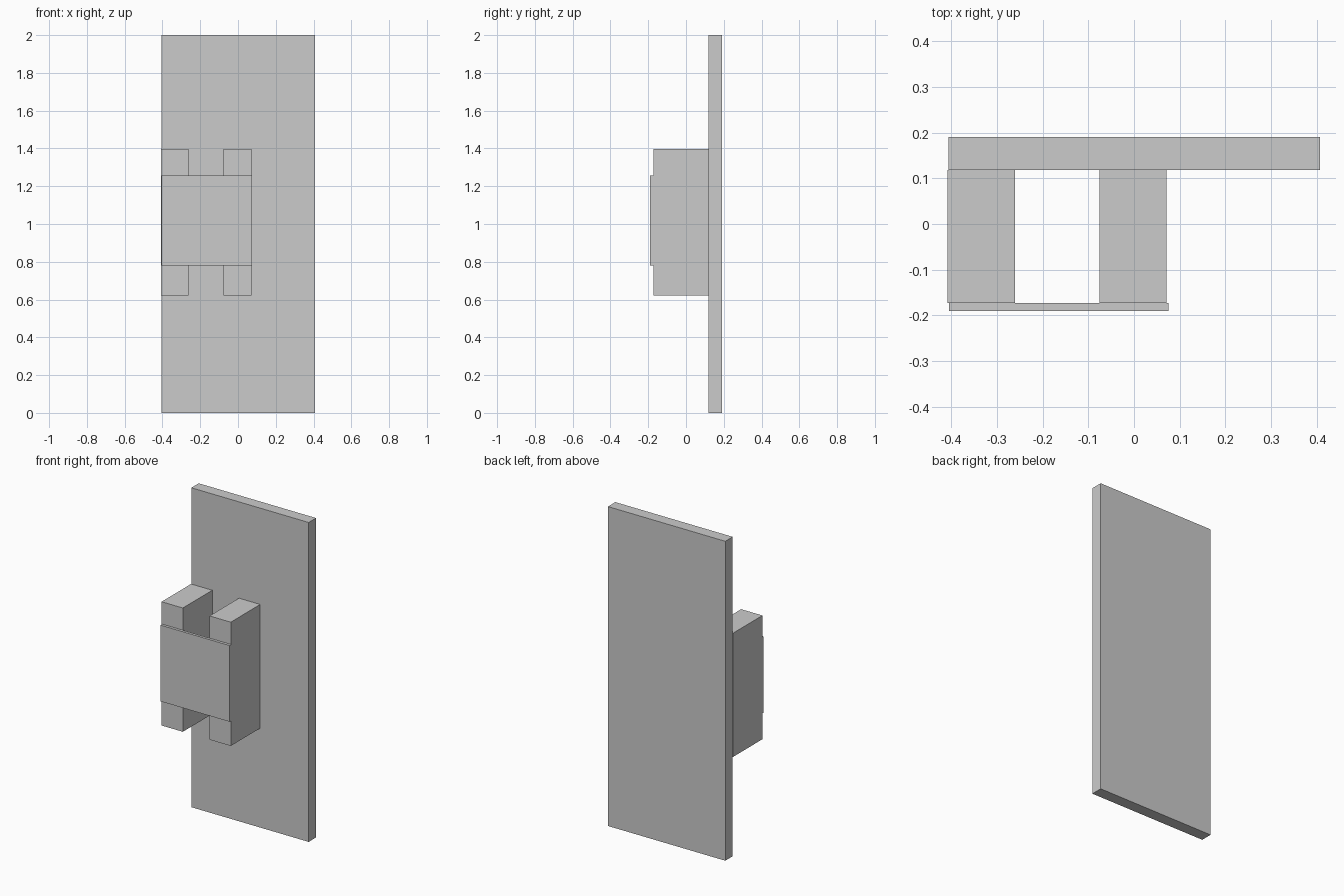
import bpy

if "Cube" in bpy.data.objects:
    bpy.data.objects.remove(bpy.data.objects["Cube"])


def box(name, x, y, z):
    """Axis-aligned box from (min, max) ranges."""
    bpy.ops.mesh.primitive_cube_add(size=1)
    ob = bpy.context.object
    ob.name = name
    ob.location = [(r[0] + r[1]) / 2 for r in (x, y, z)]
    ob.scale = [r[1] - r[0] for r in (x, y, z)]
    bpy.ops.object.transform_apply(location=True, rotation=False, scale=True)
    return ob


# Tall back panel
box("back_panel", (-0.406, 0.407), (0.118, 0.191), (0, 2))

# Two spacer blocks standing off the panel
for name, x in (("left_block", (-0.408, -0.261)), ("right_block", (-0.076, 0.071))):
    box(name, x, (-0.173, 0.118), (0.622, 1.397))

# Thin plate bridging the blocks
box("front_plate", (-0.405, 0.075), (-0.190, -0.173), (0.781, 1.258))
